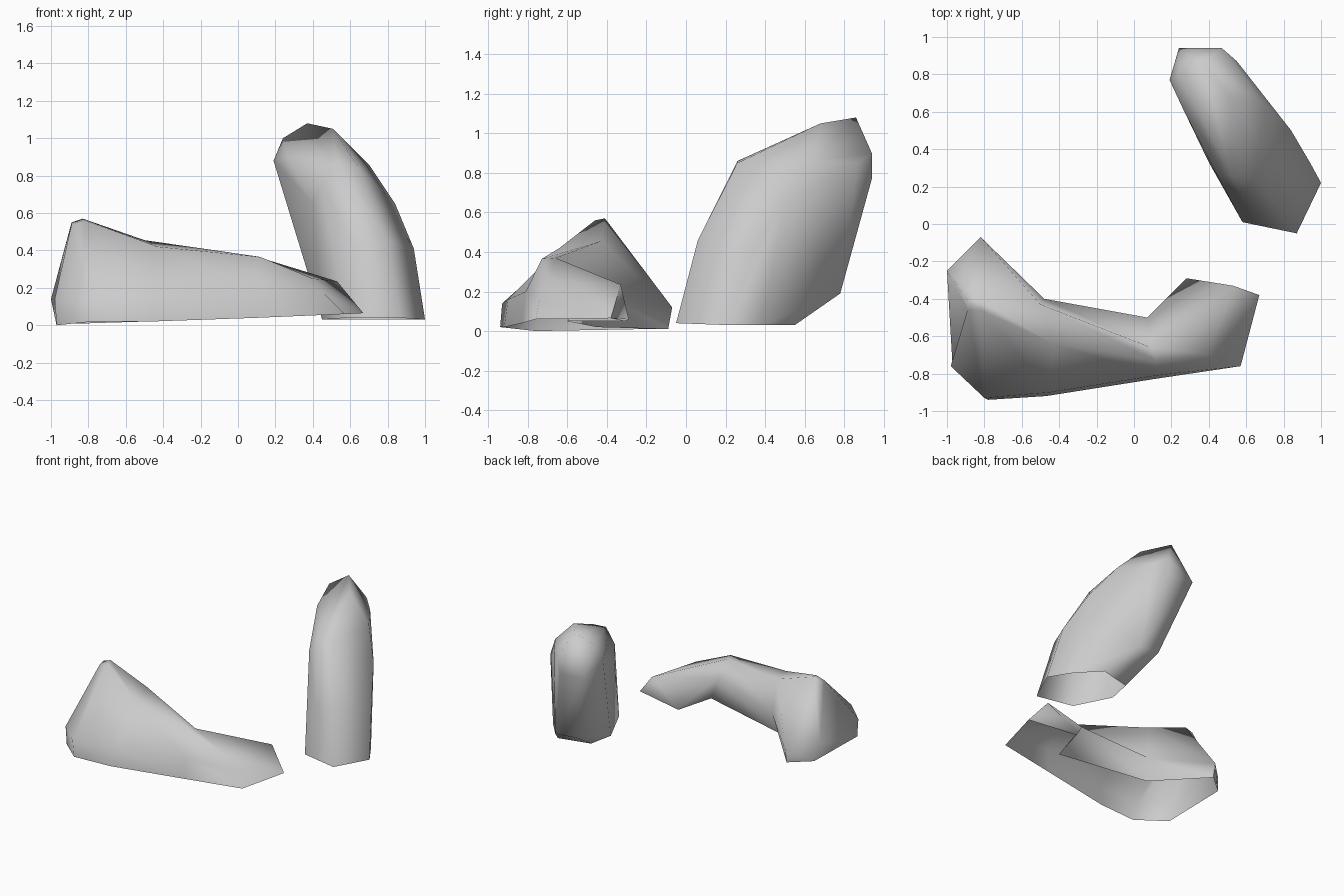
import bpy
import bmesh


def finish(name, bm, angle=1.45):
    """Turn a bmesh into a smooth-shaded object with sharp edges kept."""
    mesh = bpy.data.meshes.new(name)
    bm.to_mesh(mesh)
    bm.free()
    obj = bpy.data.objects.new(name, mesh)
    bpy.context.collection.objects.link(obj)
    bpy.ops.object.select_all(action='DESELECT')
    bpy.context.view_layer.objects.active = obj
    obj.select_set(True)
    bpy.ops.object.shade_smooth_by_angle(angle=angle)
    return obj


def loft(name, rings, tip):
    """Skin matching arches (open underneath), cap the first, taper to a tip."""
    bm = bmesh.new()
    rows = [[bm.verts.new(p) for p in ring] for ring in rings]
    n = len(rows[0])
    for a, b in zip(rows, rows[1:]):
        for i in range(n - 1):
            bm.faces.new((a[i], b[i], b[i + 1], a[i + 1]))
    bm.faces.new(rows[0])
    end = bm.verts.new(tip)
    for i in range(n - 1):
        bm.faces.new((rows[-1][i], end, rows[-1][i + 1]))
    bmesh.ops.recalc_face_normals(bm, faces=bm.faces)
    return finish(name, bm)


def hull(name, points, foot_z):
    """Convex boulder from its corner points, open underneath."""
    bm = bmesh.new()
    for p in points:
        bm.verts.new(p)
    bmesh.ops.convex_hull(bm, input=bm.verts)
    loose = [v for v in bm.verts if not v.link_faces]
    bmesh.ops.delete(bm, geom=loose, context='VERTS')
    bmesh.ops.recalc_face_normals(bm, faces=bm.faces)
    base = [f for f in bm.faces if all(v.co.z < foot_z for v in f.verts)]
    bmesh.ops.delete(bm, geom=base, context='FACES')
    return finish(name, bm)


# Long low rock: arches run left to right, each from the back foot
# over the ridge to the front foot
loft("long_rock", [
    [(-0.97, -0.22, 0.01), (-1.00, -0.25, 0.14), (-0.89, -0.41, 0.55),
     (-0.89, -0.46, 0.54), (-0.98, -0.76, 0.14), (-0.97, -0.76, 0.00)],
    [(-0.82, -0.09, 0.01), (-0.82, -0.07, 0.12), (-0.83, -0.41, 0.57),
     (-0.82, -0.46, 0.56), (-0.80, -0.93, 0.14), (-0.78, -0.94, 0.02)],
    [(-0.50, -0.45, 0.02), (-0.48, -0.40, 0.18), (-0.50, -0.43, 0.455),
     (-0.43, -0.64, 0.42), (-0.45, -0.90, 0.16), (-0.47, -0.92, 0.02)],
    [(0.20, -0.60, 0.05), (0.07, -0.50, 0.28), (0.09, -0.66, 0.37),
     (0.12, -0.73, 0.365), (0.12, -0.81, 0.20), (0.10, -0.83, 0.04)],
    [(0.28, -0.31, 0.05), (0.28, -0.29, 0.06), (0.53, -0.33, 0.235),
     (0.40, -0.70, 0.25), (0.46, -0.74, 0.17), (0.57, -0.76, 0.06)],
], tip=(0.67, -0.38, 0.065))

# Tall leaning rock
hull("tall_rock", [
    # foot
    (0.87, -0.05, 0.04), (1.00, 0.22, 0.03), (0.90, 0.38, 0.03),
    (0.74, 0.55, 0.03), (0.49, 0.49, 0.03), (0.45, 0.30, 0.03),
    (0.58, 0.01, 0.04),
    # front face
    (0.63, 0.07, 0.43), (0.80, 0.06, 0.46), (0.52, 0.26, 0.86),
    (0.64, 0.26, 0.85), (0.45, 0.25, 0.74), (0.40, 0.33, 0.65),
    (0.26, 0.62, 0.90),
    # right side
    (0.94, 0.33, 0.41), (0.84, 0.50, 0.65), (0.70, 0.64, 0.86),
    # crown
    (0.51, 0.68, 1.05), (0.37, 0.86, 1.08), (0.24, 0.80, 1.00),
    (0.19, 0.77, 0.88),
    # back face
    (0.47, 0.94, 0.90), (0.55, 0.87, 0.85), (0.45, 0.94, 0.77),
    (0.24, 0.94, 0.78), (0.32, 0.85, 0.54), (0.52, 0.85, 0.53),
    (0.42, 0.77, 0.20), (0.60, 0.78, 0.19),
], foot_z=0.1)
